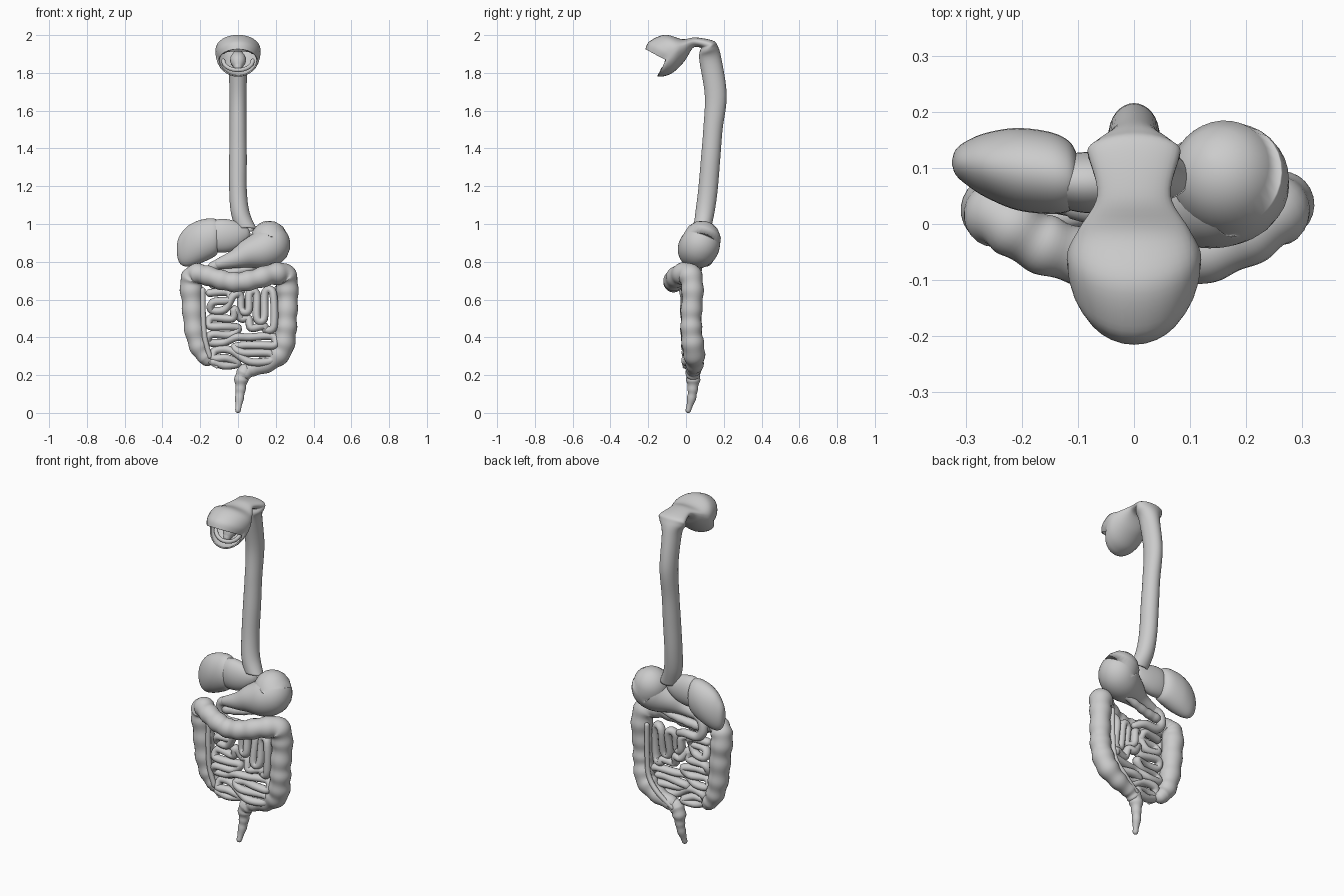
import bpy, bmesh, math
from mathutils import Vector


def spline(rows, steps):
    """Catmull-Rom interpolation through rows of any width."""
    n, out = len(rows), []
    for i in range(n - 1):
        a, b, c, d = rows[max(i - 1, 0)], rows[i], rows[i + 1], rows[min(i + 2, n - 1)]
        for s in range(steps):
            t = s / steps
            out.append([0.5 * (2 * q + (r - p) * t + (2 * p - 5 * q + 4 * r - w) * t * t
                               + (3 * q - p - 3 * r + w) * t ** 3)
                        for p, q, r, w in zip(a, b, c, d)])
    out.append(list(rows[-1]))
    return out


def loft(name, rings, caps=True):
    """Skin a list of equal-sized rings of points."""
    bm = bmesh.new()
    vs = [[bm.verts.new(p) for p in ring] for ring in rings]
    n = len(rings[0])
    for a, b in zip(vs, vs[1:]):
        for j in range(n):
            k = (j + 1) % n
            bm.faces.new((a[j], a[k], b[k], b[j]))
    if caps:
        bm.faces.new(vs[0])
        bm.faces.new(vs[-1])
    bmesh.ops.recalc_face_normals(bm, faces=bm.faces)
    for f in bm.faces:
        f.smooth = True
    me = bpy.data.meshes.new(name)
    bm.to_mesh(me)
    bm.free()
    ob = bpy.data.objects.new(name, me)
    bpy.context.collection.objects.link(ob)
    return ob


def tube(name, pts, steps=6, sides=16, depth=1.0, bulge=0.0, freq=1.0):
    """Round-ended tube through (x, y, z, radius); depth scales its y thickness."""
    rows = spline(pts, steps)
    P = [Vector(r[:3]) for r in rows]
    R = [r[3] * (1 + bulge * math.sin(i * freq)) for i, r in enumerate(rows)]
    t0, t1 = (P[0] - P[1]).normalized(), (P[-1] - P[-2]).normalized()
    p0, r0, p1, r1 = P[0], R[0], P[-1], R[-1]
    for deg in (25, 50, 70, 86):
        s, c = math.sin(math.radians(deg)), math.cos(math.radians(deg))
        P, R = [p0 + t0 * r0 * s] + P + [p1 + t1 * r1 * s], [r0 * c] + R + [r1 * c]
    rings, nrm = [], Vector((0.1, 1, 0.05))
    for i, (p, r) in enumerate(zip(P, R)):
        t = (P[min(i + 1, len(P) - 1)] - P[max(i - 1, 0)]).normalized()
        nrm = (nrm - t * nrm.dot(t)).normalized()
        bi = t.cross(nrm)
        ring = []
        for j in range(sides):
            a = 2 * math.pi * j / sides
            o = (nrm * math.cos(a) + bi * math.sin(a)) * r
            o.y *= depth
            ring.append(p + o)
        rings.append(ring)
    return loft(name, rings)


def lobe(name, rows, sides=32):
    """Oval sections across x: (x, centre y, centre z, half depth, half height)."""
    angles = [2 * math.pi * j / sides for j in range(sides)]
    return loft(name, [[(x, y + d * math.cos(a), z + h * math.sin(a)) for a in angles]
                       for x, y, z, d, h in spline(rows, 5)])


# mouth, pharynx and oesophagus: one shell
# centre x, top/back (y, z), half width, side (y, z), bottom/front (y, z)
gullet = [
    (0, -.212, 1.925, .100, -.105, 1.868, -.150, 1.785),
    (0, -.190, 1.965, .113, -.085, 1.895, -.120, 1.785),
    (0, -.110, 1.998, .115, -.050, 1.925, -.070, 1.805),
    (0, -.020, 1.975, .095, -.010, 1.945, -.010, 1.865),
    (0, .050, 1.984, .062, .050, 1.965, .035, 1.935),
    (0, .140, 1.968, .078, .125, 1.950, .080, 1.935),
    (0, .165, 1.940, .076, .125, 1.925, .075, 1.905),
    (0, .185, 1.870, .048, .130, 1.865, .075, 1.860),
    (0, .212, 1.680, .042, .158, 1.680, .103, 1.680),
    (0, .190, 1.500, .041, .143, 1.500, .095, 1.500),
    (0, .178, 1.350, .043, .130, 1.350, .083, 1.350),
    (0, .164, 1.180, .043, .116, 1.180, .068, 1.180),
    (.012, .147, 1.060, .046, .100, 1.060, .053, 1.060),
    (.045, .125, .960, .052, .085, .970, .045, .980)]
rings = []
for cx, ty, tz, w, sy, sz, by, bz in spline(gullet, 6):
    ring = []
    for j in range(32):
        a = 2 * math.pi * j / 32
        c = math.cos(a)
        ey, ez = (ty, tz) if c > 0 else (by, bz)
        ring.append((cx + w * math.sin(a), sy + (ey - sy) * abs(c), sz + (ez - sz) * abs(c)))
    rings.append(ring)
shell = loft("mouth_and_oesophagus", rings, caps=False)
sol = shell.modifiers.new("wall", 'SOLIDIFY')
sol.thickness, sol.offset = .007, 0

# gums, tongue and uvula
for label, z, yf, yb, zb in (("upper_gum", 1.925, -.165, -.08, 1.91), ("lower_gum", 1.815, -.125, -.085, 1.865)):
    arc = [(.078 * math.cos(a), yb + (yf - yb) * math.sin(a), zb + (z - zb) * math.sin(a), .011)
           for a in (math.pi * k / 8 for k in range(9))]
    tube(label, arc, steps=3, sides=10)
tube("tongue", [(0, -.10, 1.83, .022), (0, -.075, 1.858, .040), (0, -.045, 1.88, .040), (0, -.02, 1.91, .02)])
tube("uvula", [(0, -.015, 1.96, .012), (0, -.022, 1.925, .010)], sides=10)

# liver lobes
lobe("liver_right_lobe", [(-.324, .11, .865, .005, .012), (-.318, .11, .865, .022, .052),
                          (-.30, .109, .868, .038, .084), (-.265, .105, .882, .057, .108),
                          (-.21, .098, .903, .073, .115), (-.15, .091, .922, .073, .108),
                          (-.115, .085, .93, .062, .094), (-.10, .08, .935, .04, .07)])
lobe("liver_left_lobe", [(-.14, .076, .935, .045, .08), (-.09, .074, .938, .054, .089),
                         (-.04, .074, .938, .052, .084), (.01, .076, .940, .042, .066),
                         (.05, .08, .945, .025, .036), (.065, .08, .945, .004, .006)])

# stomach, duodenum and pancreas
tube("stomach", [(.165, .084, .916, .101), (.170, .072, .885, .106), (.125, .056, .862, .102),
                 (.055, .042, .842, .078), (-.015, .032, .815, .050), (-.100, .035, .790, .029)], sides=32)
tube("duodenum", [(-.09, .035, .79, .026), (-.135, .045, .77, .027), (-.145, .05, .71, .026),
                  (-.11, .05, .67, .025), (-.03, .05, .67, .023), (.02, .03, .65, .02)])
tube("pancreas", [(-.11, .05, .735, .026), (-.03, .055, .745, .024), (.06, .065, .765, .02),
                  (.15, .07, .79, .012)], bulge=.06, freq=1.8)

# large intestine with pouches
tube("large_intestine", [
    (-.165, .025, .285, .038), (-.205, .026, .345, .049), (-.230, .026, .45, .055), (-.241, .026, .58, .057),
    (-.248, .022, .69, .059), (-.225, .003, .735, .054), (-.165, -.035, .727, .052), (-.08, -.060, .702, .052),
    (.0, -.066, .692, .052), (.09, -.060, .708, .053), (.18, -.028, .733, .056), (.245, .020, .728, .062),
    (.262, .035, .64, .057), (.258, .028, .52, .055), (.252, .030, .42, .056), (.226, .042, .325, .058),
    (.155, .046, .262, .047), (.07, .040, .232, .040), (.03, .036, .205, .037)],
    steps=10, sides=24, bulge=.05, freq=.75)
tube("rectum", [(.035, .036, .222, .038), (.018, .038, .18, .037), (.014, .036, .13, .027),
                (.008, .030, .08, .023), (.0, .012, .014, .014)], sides=20, bulge=.06, freq=1.1)
tube("appendix", [(-.165, .01, .29, .018), (-.135, .0, .262, .013), (-.112, -.01, .243, .008)], sides=10)

# longitudinal bands along the colon
tube("right_colon_band", [(-.186, -.008, .65, .014), (-.184, -.012, .52, .014), (-.176, -.012, .40, .014),
                          (-.150, -.005, .30, .014)], sides=10)
tube("left_colon_band", [(.206, .068, .66, .014), (.204, .068, .50, .014), (.190, .072, .37, .014),
                         (.13, .077, .29, .014), (.04, .068, .22, .012)], sides=10)

# small intestine: one folded tube, (x, z)
folds = [(-.15, .635), (-.055, .638), (-.045, .597), (-.13, .587), (-.14, .545), (-.07, .548),
         (-.025, .62), (.012, .62), (.018, .545), (.055, .54), (.06, .63), (.098, .63), (.1, .5),
         (.138, .5), (.143, .635), (.185, .635), (.19, .46), (.15, .44), (.135, .46), (.07, .45),
         (.055, .5), (.015, .5), (-.02, .55), (-.03, .5), (-.14, .503), (-.15, .46), (-.07, .457),
         (.0, .45), (-.04, .412), (-.14, .415), (-.155, .375), (-.08, .372), (-.01, .4), (.06, .4),
         (.18, .405), (.195, .36), (.12, .358), (.03, .358), (-.02, .345), (.03, .318), (.17, .315),
         (.17, .275), (.06, .272), (-.04, .332), (-.12, .33), (-.13, .29), (-.06, .29), (.0, .262),
         (-.07, .25), (-.13, .27)]
tube("small_intestine", [(x, .012 + .012 * math.sin(i * 1.9), z, .0212) for i, (x, z) in enumerate(folds)],
     steps=6, sides=12, depth=1.2)
